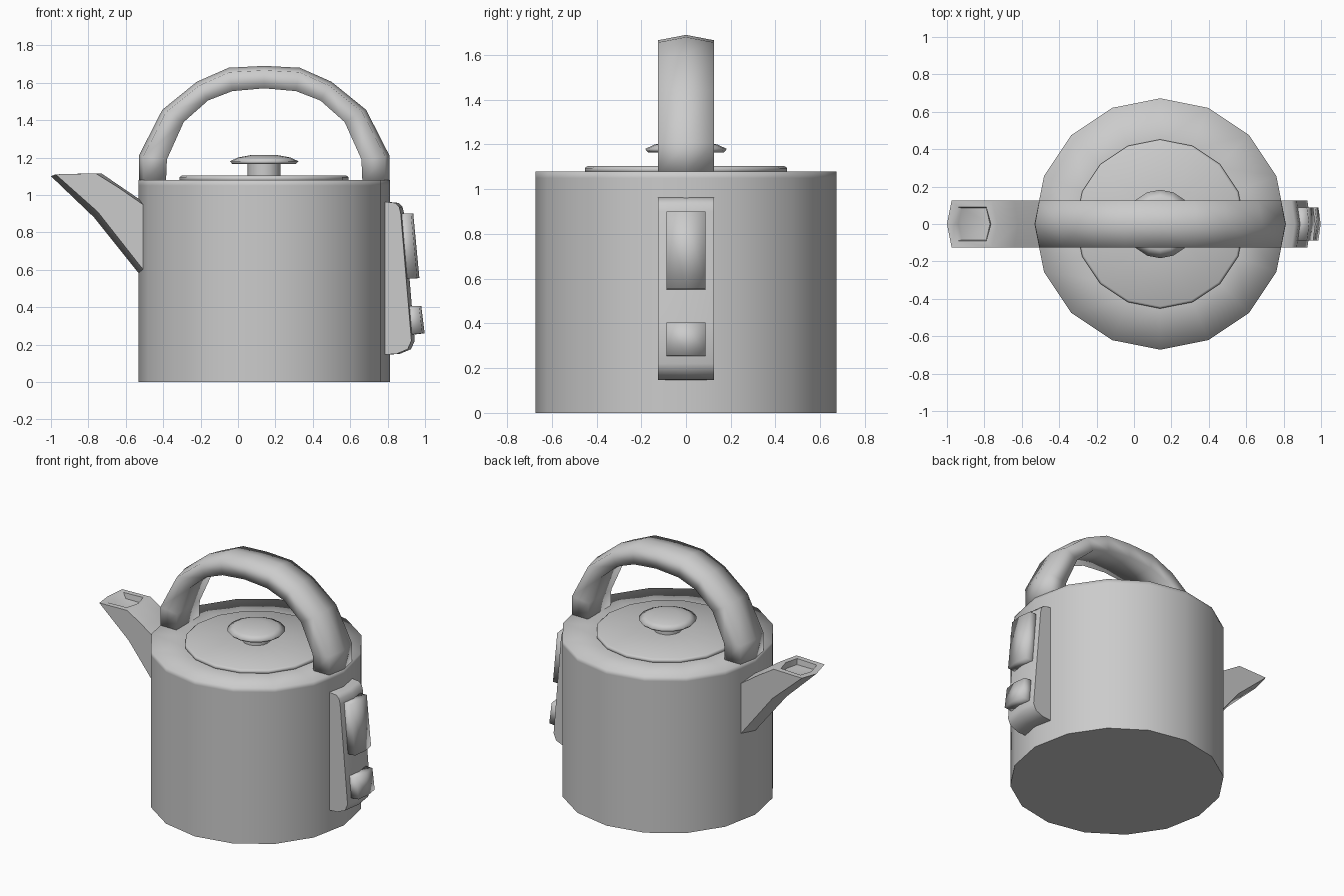
import bpy, bmesh, math
from mathutils import Vector

if "Cube" in bpy.data.objects:
    bpy.data.objects.remove(bpy.data.objects["Cube"])

CX = 0.14   # body axis
W = 0.125   # half width of handle, spout and side plate


def loft(name, rings, cap_start=True, cap_end=True, angle=180, flat_below=None):
    """Skin a list of equal-length point rings, smooth shaded."""
    bm = bmesh.new()
    vs = [[bm.verts.new(p) for p in r] for r in rings]
    n = len(rings[0])
    for a, b in zip(vs, vs[1:]):
        for i in range(n):
            j = (i + 1) % n
            bm.faces.new((a[i], a[j], b[j], b[i]))
    if cap_start:
        bm.faces.new(vs[0][::-1])
    if cap_end:
        bm.faces.new(vs[-1])
    bmesh.ops.recalc_face_normals(bm, faces=bm.faces)
    for f in bm.faces:
        f.smooth = flat_below is None or f.calc_center_median().z > flat_below
    me = bpy.data.meshes.new(name)
    bm.to_mesh(me)
    bm.free()
    if angle < 180:
        me.set_sharp_from_angle(angle=math.radians(angle))
    ob = bpy.data.objects.new(name, me)
    bpy.context.collection.objects.link(ob)
    return ob


def lathe(name, profile, sides=16, **kw):
    rings = [[(CX + r * math.cos(2 * math.pi * i / sides),
               r * math.sin(2 * math.pi * i / sides), z) for i in range(sides)]
             for r, z in profile]
    return loft(name, rings, **kw)


def side_plate(name, profile, half, bulge, **kw):
    """Extrude an xz profile across y; outer points swell at the middle."""
    rings = []
    for y in (-half, 0, half):
        back = 0 if y == 0 else bulge
        rings.append([(x - back, y, z) for x, z in profile])
    return loft(name, rings, **kw)


# Kettle body, with a support loop under the rim and a flat base
lathe("body", [(0.672, 0), (0.672, 1.05), (0.672, 1.08), (0.43, 1.08)], flat_below=0.001)

# Lid and its knob
lathe("lid", [(0.452, 1.075), (0.452, 1.095), (0.44, 1.103), (0.08, 1.105)])
lathe("knob_stem", [(0.088, 1.10), (0.088, 1.18)], angle=40)
lathe("knob_cap", [(0.08, 1.165), (0.17, 1.165), (0.183, 1.18), (0.14, 1.20), (0.07, 1.213)])

# Arched handle: half arch as outer and inner points, then mirrored
outer = [(0.67, 1.07), (0.67, 1.21), (0.545, 1.455), (0.36, 1.605), (0.19, 1.68), (0, 1.69)]
inner = [(0.525, 1.07), (0.52, 1.19), (0.43, 1.39), (0.30, 1.505), (0.17, 1.555), (0, 1.57)]
arch = [(s * o[0], o[1], s * i[0], i[1]) for s, seq in ((1, 1), (-1, -1))
        for o, i in list(zip(outer, inner))[:(6 if s == 1 else 5)][::seq]]
rings = []
for ox, oz, ix, iz in arch:
    o, i = Vector((CX + ox, 0, oz)), Vector((CX + ix, 0, iz))
    c = o + (i - o).normalized() * 0.024
    side = Vector((0, W, 0))
    rings.append([o, c + side, i + side, i - side, c - side])
loft("handle", rings)


# Spout: six-sided sections given as low, low corner, high corner, high
def hexagon(low, low_c, high_c, high, w):
    return [(low[0], 0, low[1]), (low_c[0], w, low_c[1]), (high_c[0], w, high_c[1]),
            (high[0], 0, high[1]), (high_c[0], -w, high_c[1]), (low_c[0], -w, low_c[1])]


loft("spout", [
    hexagon((-0.48, 0.52), (-0.48, 0.57), (-0.48, 0.93), (-0.48, 0.945), W),
    hexagon((-0.53, 0.58), (-0.53, 0.63), (-0.51, 0.95), (-0.51, 0.965), W),
    hexagon((-0.77, 0.88), (-0.75, 0.91), (-0.64, 1.04), (-0.62, 1.04), W),
    hexagon((-1.0, 1.10), (-0.975, 1.11), (-0.76, 1.115), (-0.73, 1.115), W),
    hexagon((-0.96, 1.105), (-0.94, 1.11), (-0.79, 1.115), (-0.765, 1.115), 0.09),
    hexagon((-0.94, 1.075), (-0.92, 1.075), (-0.79, 1.075), (-0.77, 1.075), 0.085),
], angle=70)

# Control plate on the side, with two raised buttons
side_plate("control_plate", [(0.78, 0.965), (0.86, 0.957), (0.88, 0.935), (0.888, 0.90),
                             (0.93, 0.40), (0.945, 0.22), (0.925, 0.175),
                             (0.865, 0.15), (0.78, 0.145)], W, 0.018, angle=80)
side_plate("upper_button", [(0.86, 0.90), (0.937, 0.90), (0.97, 0.555), (0.88, 0.55)],
           0.088, 0.012)
side_plate("lower_button", [(0.90, 0.405), (0.98, 0.405), (0.998, 0.26), (0.91, 0.25)],
           0.088, 0.012)
